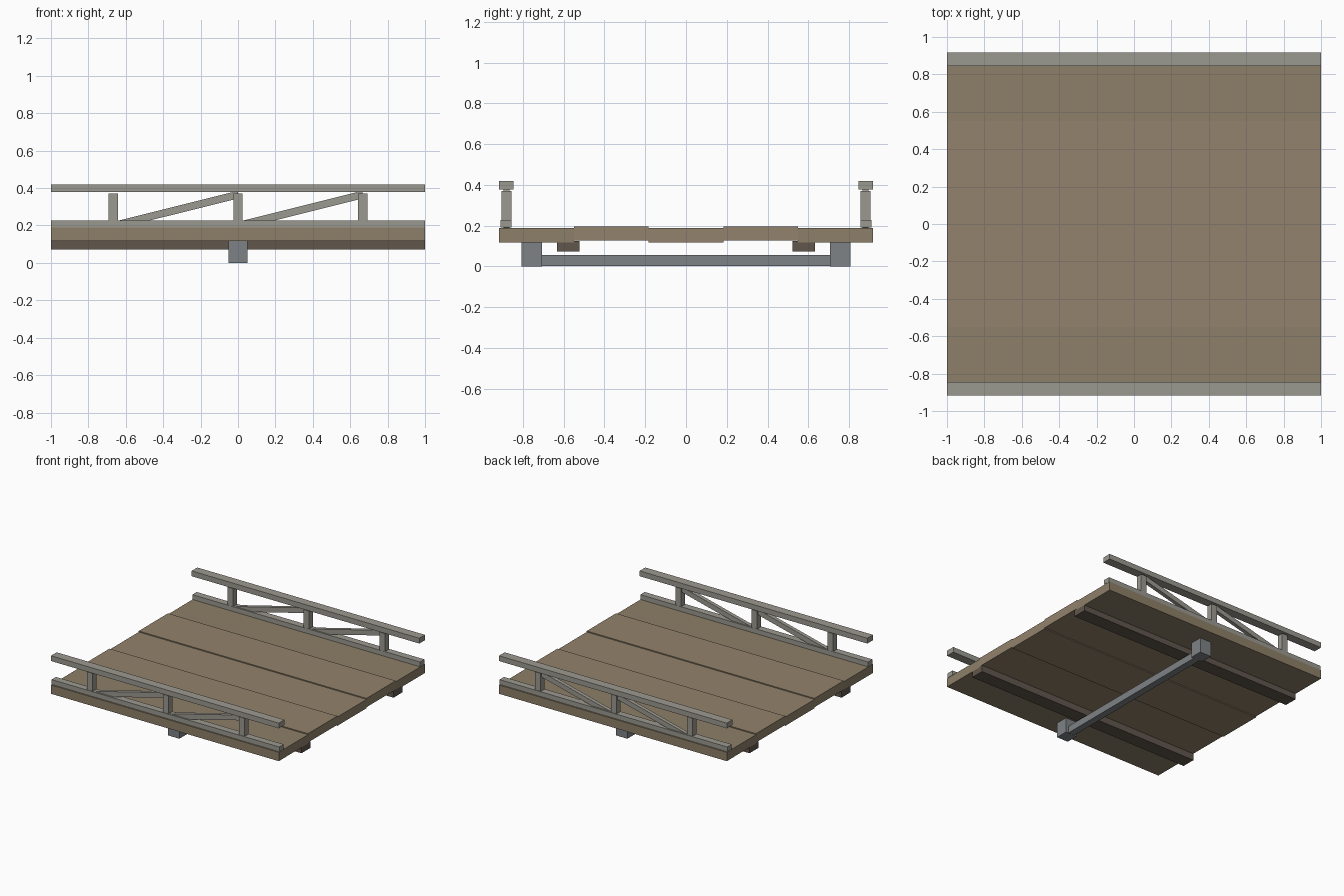
import bpy, math

if "Cube" in bpy.data.objects:
    bpy.data.objects.remove(bpy.data.objects["Cube"])


def material(name, rgb):
    m = bpy.data.materials.new(name)
    m.diffuse_color = (*rgb, 1)
    m.use_nodes = True
    m.node_tree.nodes["Principled BSDF"].inputs["Base Color"].default_value = m.diffuse_color
    return m


WOOD_A = material("olive_wood", (0.27, 0.215, 0.14))
WOOD_B = material("warm_wood", (0.29, 0.225, 0.15))
DARK = material("dark_wood", (0.12, 0.092, 0.072))
RAIL = material("weathered_grey", (0.33, 0.32, 0.28))
STEEL = material("steel_grey", (0.21, 0.225, 0.24))


def box(name, x, y, z, mat, tilt=0):
    """Box from (min, max) ranges, optionally tilted about y."""
    bpy.ops.mesh.primitive_cube_add(
        size=1, location=[(r[0] + r[1]) / 2 for r in (x, y, z)])
    o = bpy.context.object
    o.name = name
    o.scale = [r[1] - r[0] for r in (x, y, z)]
    o.rotation_euler.y = -tilt
    o.data.materials.append(mat)
    return o


def side_box(name, x, y, z, mat, tilt=0):
    """Matching boxes on the left and right of the bridge."""
    box(name + "_back", x, y, z, mat, tilt)
    box(name + "_front", x, (-y[1], -y[0]), z, mat, tilt)


FULL = (-1, 1)

# Deck planks, every second one slightly raised
width = 1.834 / 5
for i in range(5):
    y0 = -0.917 + i * width
    lift = 0.008 if i % 2 else 0
    box(f"deck_plank_{i + 1}", FULL, (y0, y0 + width),
        (0.118 + lift, 0.188 + lift), WOOD_A if i in (0, 4) else WOOD_B)

# Stringers under the deck
side_box("stringer", FULL, (0.522, 0.632), (0.072, 0.125), DARK)

# Cross beam and support blocks
side_box("support_block", (-0.05, 0.05), (0.707, 0.807), (0, 0.12), STEEL)
box("cross_beam", (-0.0275, 0.0275), (-0.72, 0.72), (0.001, 0.056), STEEL)

# Railings
side_box("bottom_rail", FULL, (0.855, 0.91), (0.19, 0.228), RAIL)
side_box("top_rail", FULL, (0.846, 0.917), (0.378, 0.42), RAIL)
for i in range(3):
    px = (i - 1) * 0.667
    side_box(f"rail_post_{i + 1}", (px - 0.025, px + 0.025),
             (0.856, 0.906), (0.19, 0.37), RAIL)

# Diagonal braces, rising towards +x
for i, cx in enumerate((-0.333, 0.333)):
    side_box(f"rail_brace_{i + 1}", (cx - 0.345, cx + 0.345),
             (0.866, 0.896), (0.262, 0.302), RAIL, math.radians(14))
